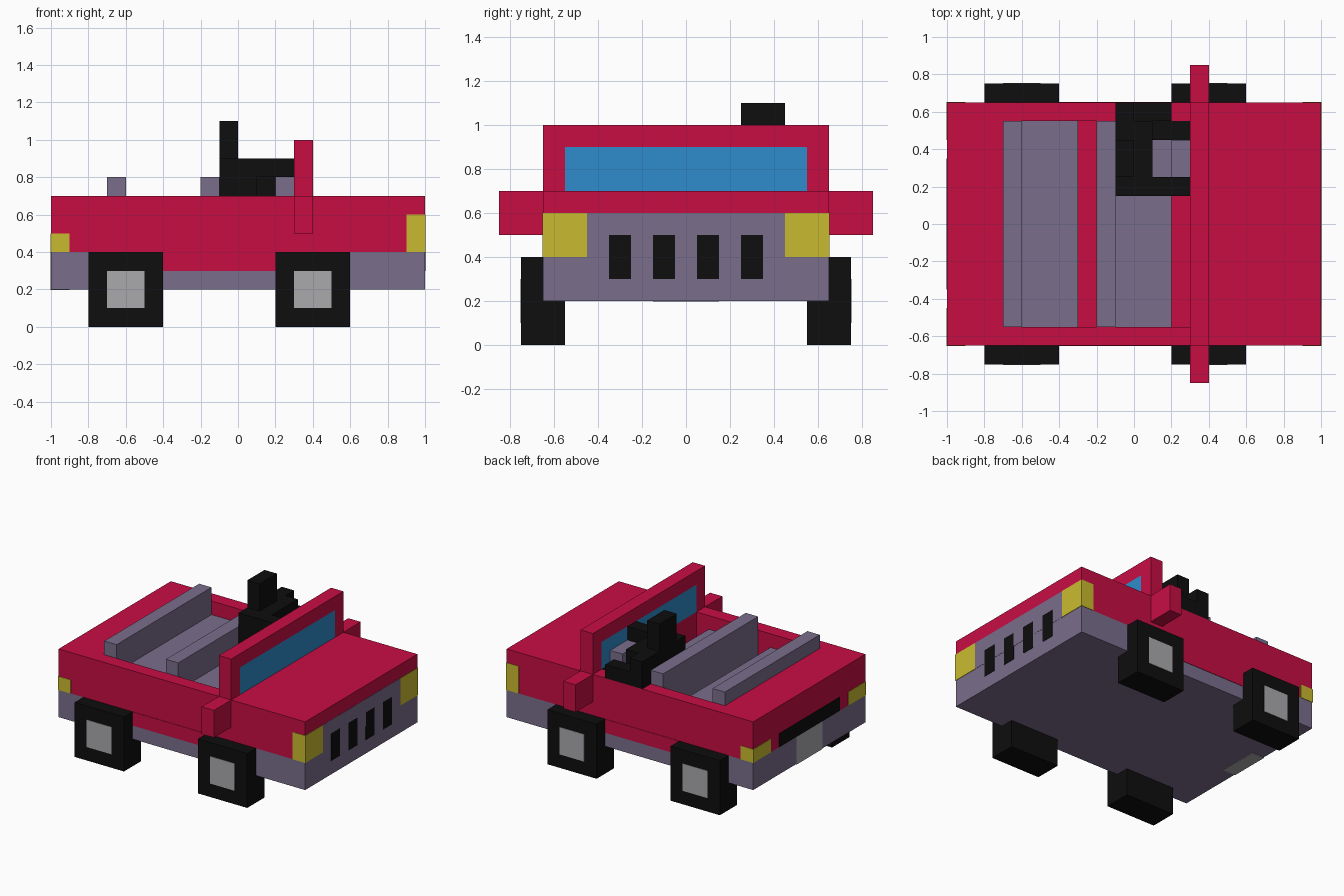
import bpy, bmesh

if "Cube" in bpy.data.objects:
    bpy.data.objects.remove(bpy.data.objects["Cube"])


def material(name, r, g, b):
    def lin(c):
        c /= 255
        return c / 12.92 if c < 0.04045 else ((c + 0.055) / 1.055) ** 2.4
    m = bpy.data.materials.new(name)
    m.diffuse_color = (lin(r), lin(g), lin(b), 1)
    m.use_nodes = True
    m.node_tree.nodes["Principled BSDF"].inputs["Base Color"].default_value = m.diffuse_color
    return m


RED = material("red paint", 200, 13, 68)
GREY = material("mauve grey", 122, 110, 140)
BLACK = material("black", 14, 14, 14)
YELLOW = material("lamp yellow", 201, 187, 48)
BLUE = material("glass blue", 46, 140, 204)
SILVER = material("silver", 170, 170, 173)
E = 0.003  # thickness of painted plates


def finish(name, bm, *mats):
    bmesh.ops.recalc_face_normals(bm, faces=bm.faces)
    me = bpy.data.meshes.new(name)
    bm.to_mesh(me)
    bm.free()
    for m in mats:
        me.materials.append(m)
    ob = bpy.data.objects.new(name, me)
    bpy.context.collection.objects.link(ob)
    return ob


def box(name, mat, x, y, z):
    """Box from (min, max) pairs."""
    bm = bmesh.new()
    bmesh.ops.create_cube(bm, size=1)
    for v in bm.verts:
        v.co = [r[0] if c < 0 else r[1] for c, r in zip(v.co, (x, y, z))]
    return finish(name, bm, mat)


def pair(name, mat, x, y, z):
    """The same box on both sides of the car."""
    box(name + "_left", mat, x, y, z)
    box(name + "_right", mat, x, (-y[1], -y[0]), z)


def extrude_y(name, mat, profile, half):
    """Side profile in x, z swept across the car."""
    bm = bmesh.new()
    f = bm.faces.new([bm.verts.new((x, -half, z)) for x, z in profile])
    ext = bmesh.ops.extrude_face_region(bm, geom=[f])["geom"]
    for v in ext:
        if isinstance(v, bmesh.types.BMVert):
            v.co.y = half
    return finish(name, bm, mat)


# body: rectangular rings, up the outside and down into the open cab
bm = bmesh.new()
rings = [[bm.verts.new((x, y, z)) for x, y in ((a, -h), (b, -h), (b, h), (a, h))]
         for a, b, h, z in ((-1, 1, .65, .2), (-1, 1, .65, .4), (-1, 1, .65, .7),
                            (-.7, .3, .55, .7), (-.7, .3, .55, .4))]
for lo, hi in zip(rings, rings[1:]):
    for i in range(4):
        j = (i + 1) % 4
        bm.faces.new((lo[i], lo[j], hi[j], hi[i]))
bm.faces.new(rings[0][::-1])
bm.faces.new(rings[-1])
for f in bm.faces:
    f.material_index = 1 if f.calc_center_median().z < 0.35 else 0
finish("body", bm, RED, GREY)

# painted door skirts, nose panel and grille slots
pair("door_skirt", RED, (-.4, .2), (.645, .65 + E), (.3, .4))
box("nose_panel", GREY, (.995, 1 + E / 2), (-.45, .45), (.4, .6))
for i in range(4):
    y = -.3 + .2 * i
    box(f"grille_slot_{i + 1}", BLACK, (.995, 1 + E), (y - .05, y + .05), (.3, .5))

# corner lamps and rear trim
pair("headlamp", YELLOW, (.9, 1 + E), (.45, .65 + E), (.4, .6))
pair("tail_lamp", YELLOW, (-1 - E, -.9), (.45, .65 + E), (.4, .5))
box("rear_bar", BLACK, (-1 - E, -.95), (-.35, .35), (.4, .5))
box("rear_plate", SILVER, (-1 - E, -.9), (-.15, .15), (.2 - E, .4))

# wheels with painted hubs
for end, x in (("rear", -.6), ("front", .4)):
    pair(end + "_wheel", BLACK, (x - .2, x + .2), (.55, .75), (0, .4))
    pair(end + "_hub", SILVER, (x - .1, x + .1), (.745, .75 + E), (.1, .3))

# windscreen: an inverted-U frame around the glass, with mirrors below
pair("windscreen_post", RED, (.3, .4), (.55, .65), (.7, .9))
box("windscreen_top", RED, (.3, .4), (-.65, .65), (.9, 1))
box("windscreen_glass", BLUE, (.3, .4), (-.55, .55), (.7, .9))
pair("mirror", RED, (.3, .4), (.65, .85), (.5, .7))

# bench seats
for name, x, end in (("rear_seat", -.7, -.3), ("front_seat", -.2, .2)):
    extrude_y(name, GREY, ((x, .4), (end, .4), (end, .6), (x + .1, .6),
                           (x + .1, .8), (x, .8)), .55)
box("steering_wheel", GREY, (.2, .3), (.25, .45), (.6, .8))

# driver, one arm on the door and one on the wheel
box("driver_head", BLACK, (-.1, 0), (.25, .45), (.9, 1.1))
box("driver_torso", BLACK, (-.1, .1), (.15, .55), (.6, .9))
box("driver_right_arm", BLACK, (.1, .3), (.15, .25), (.8, .9))
extrude = extrude_y("driver_left_arm", BLACK, ((-.1, .7), (.2, .7), (.2, .8), (0, .8),
                                               (0, .9), (-.1, .9)), .05)
extrude.location.y = .6
for side, y in (("right", .15), ("left", .45)):
    box(f"driver_{side}_leg", BLACK, (.1, .3), (y, y + .1), (.6, .7))
